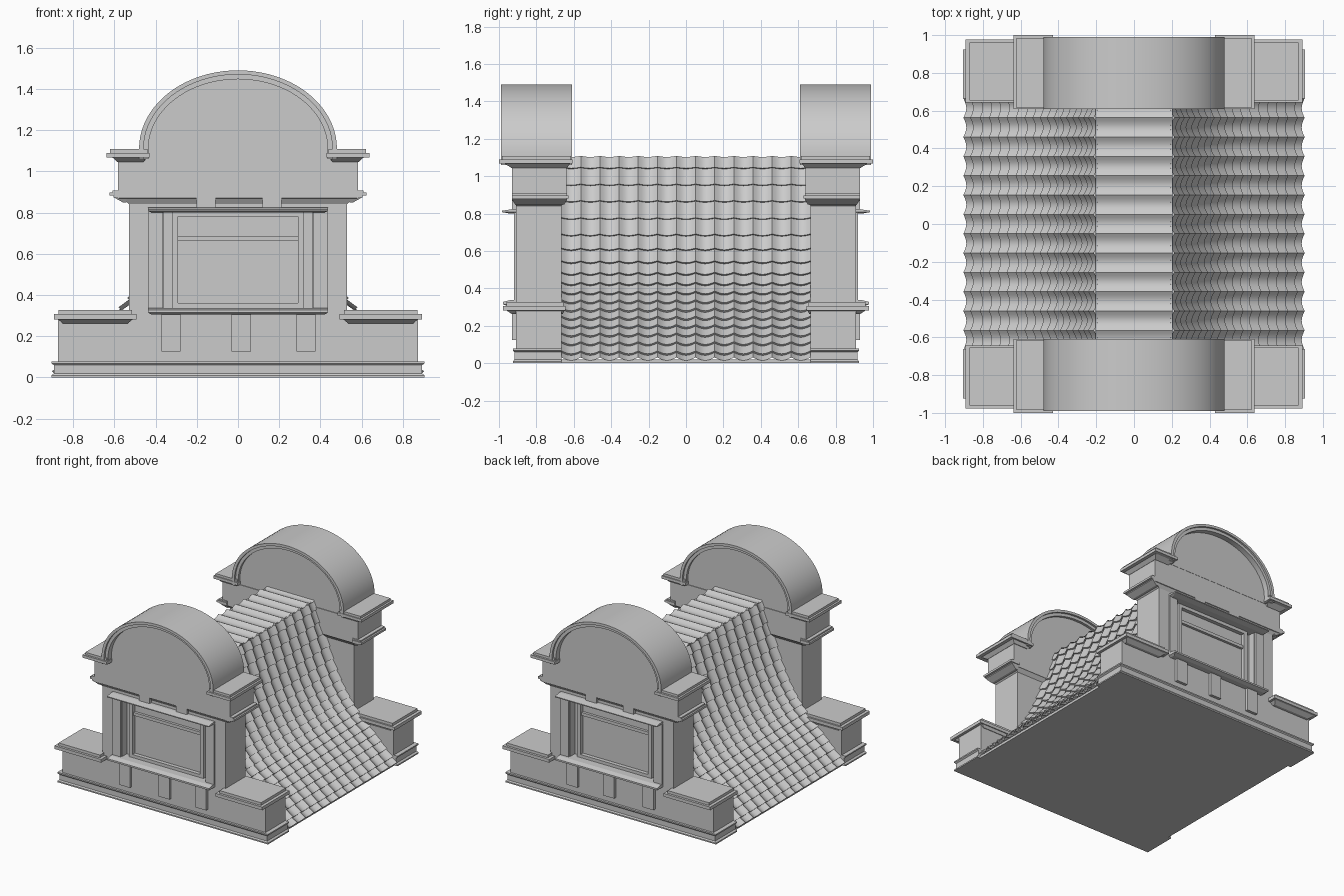
import bpy, bmesh
from math import sin, cos, pi

if "Cube" in bpy.data.objects:
    bpy.data.objects.remove(bpy.data.objects["Cube"])


def make(name, bm, mirror_x=False, mirror_y=True, smooth=False):
    bmesh.ops.recalc_face_normals(bm, faces=bm.faces)
    me = bpy.data.meshes.new(name)
    bm.to_mesh(me)
    bm.free()
    ob = bpy.data.objects.new(name, me)
    bpy.context.collection.objects.link(ob)
    if mirror_x or mirror_y:
        m = ob.modifiers.new("mirror", 'MIRROR')
        m.use_axis = (mirror_x, mirror_y, False)
        m.use_mirror_merge = False
    if smooth:
        bpy.context.view_layer.objects.active = ob
        ob.select_set(True)
        bpy.ops.object.shade_smooth_by_angle(angle=0.6)
        ob.select_set(False)
    return ob


def loft(name, rings, **kw):
    """Stack of rectangles (x0, x1, y0, y1, z) joined into a closed moulding."""
    bm = bmesh.new()
    loops = [[bm.verts.new(p) for p in ((a, c, z), (b, c, z), (b, d, z), (a, d, z))]
             for a, b, c, d, z in rings]
    bm.faces.new(loops[0])
    bm.faces.new(loops[-1])
    for l0, l1 in zip(loops, loops[1:]):
        for i in range(4):
            j = (i + 1) % 4
            bm.faces.new((l0[i], l0[j], l1[j], l1[i]))
    return make(name, bm, **kw)


def box(name, x0, x1, y0, y1, z0, z1, **kw):
    return loft(name, [(x0, x1, y0, y1, z0), (x0, x1, y0, y1, z1)], **kw)


def arch_points(rx, rz, foot=1.06, spring=1.11, n=40):
    pts = [(rx, foot)]
    pts += [(rx * cos(pi * i / n), spring + rz * sin(pi * i / n)) for i in range(n + 1)]
    return pts + [(-rx, foot)]


def arch_ring(name, outer, inner, y0, y1):
    """Arched band with thickness, or a solid arched panel if inner is None."""
    bm = bmesh.new()
    curves = [arch_points(*outer)] + ([arch_points(*inner)] if inner else [])
    f, b = [[[bm.verts.new((x, y, z)) for x, z in c] for c in curves] for y in (y0, y1)]
    n = len(f[0])
    for k in range(len(curves)):
        for i in range(n - 1):
            bm.faces.new((f[k][i], f[k][i + 1], b[k][i + 1], b[k][i]))
    if inner:
        for s in (f, b):
            for i in range(n - 1):
                bm.faces.new((s[0][i], s[0][i + 1], s[1][i + 1], s[1][i]))
        for i in (0, n - 1):
            bm.faces.new((f[0][i], f[1][i], b[1][i], b[0][i]))
    else:
        bm.faces.new(f[0])
        bm.faces.new(b[0])
        bm.faces.new((f[0][0], f[0][-1], b[0][-1], b[0][0]))
    return make(name, bm, smooth=True)


# Floor plate and plinths
box("floor_plate", -.88, .88, -.91, .91, 0, .02, mirror_y=False)
loft("plinth", [(-x, x, -y, -.665, z) for x, y, z in
     ((.905, .925, 0), (.905, .925, .01), (.893, .918, .02), (.893, .918, .06),
      (.905, .925, .068), (.905, .925, .078))])

# Tower masses, leaving a recess for the window
box("lower_block", -.873, .873, -.908, -.665, .078, .28)
box("tower_sill_wall", -.53, .53, -.908, -.665, .28, .325)
box("tower_pier", .36, .53, -.908, -.665, .325, .86, mirror_x=True)
box("tower_lintel", -.36, .36, -.908, -.665, .805, .86)
box("recess_wall", -.36, .36, -.85, -.665, .325, .805)

# Corner caps on the lower block
loft("lower_cap", [(.535, .85, -.93, -.66, .262), (.51, .873, -.96, -.65, .282),
                   (.492, .893, -.978, -.643, .282), (.492, .893, -.978, -.643, .307),
                   (.515, .87, -.96, -.655, .307), (.515, .87, -.96, -.655, .328)], mirror_x=True)

# Window: jambs, ledges, inner frame and bars
box("window_jamb", .365, .437, -.92, -.90, .33, .805, mirror_x=True)
loft("window_head", [(-.42, .42, -.94, -.89, .8), (-.437, .437, -.985, -.89, .808),
                     (-.437, .437, -.985, -.89, .815), (-.437, .437, -.93, -.89, .824)])
loft("window_sill", [(-.42, .42, -.95, -.85, .305), (-.437, .437, -.978, -.85, .315),
                     (-.437, .437, -.978, -.85, .328), (-.437, .437, -.94, -.85, .338)])
box("frame_side", .29, .32, -.88, -.84, .338, .805, mirror_x=True)
box("frame_top", -.29, .29, -.88, -.84, .78, .805)
box("frame_bottom", -.29, .29, -.88, -.84, .338, .362)
box("window_bar", -.29, .29, -.87, -.84, .662, .686)
for x in (-.325, .015, .33):
    box("sill_bracket", x - .047, x + .047, -.93, -.89, .125, .31)
for x in (-.155, .165):
    box("head_bracket", x - .046, x + .046, -.93, -.89, .82, .87)

# Frieze with side cornices
loft("frieze", [(-.53, .53, -.908, -.665, .842), (-.56, .56, -.925, -.645, .868),
                (-.583, .583, -.93, -.64, .87), (-.583, .583, -.93, -.64, 1.062)])
loft("side_cornice", [(.54, .56, -.915, -.65, .85), (.54, .605, -.93, -.635, .875),
                      (.54, .605, -.93, -.635, .882), (.54, .623, -.93, -.628, .882),
                      (.54, .623, -.93, -.628, .898), (.54, .61, -.93, -.635, .898),
                      (.54, .61, -.93, -.635, .908)], mirror_x=True)

# Shoulder caps beside the arch
loft("shoulder_cap", [(.46, .585, -.935, -.635, 1.045), (.44, .61, -.97, -.62, 1.068),
                      (.43, .637, -1, -.608, 1.068), (.43, .637, -1, -.608, 1.09),
                      (.44, .622, -.985, -.615, 1.09), (.44, .622, -.985, -.615, 1.108)],
     mirror_x=True)

# Arched pediment
arch_ring("arch_rim", (.48, .38), (.458, .36), -.99, -.61)
arch_ring("arch_inner_band", (.459, .361), (.435, .337), -.975, -.625)
arch_ring("arch_panel", (.437, .339), None, -.932, -.645)

# Tiled roof: overlapping concave tiles along a flared slope
slope = [(.2, 1.105), (.26, .9), (.34, .67), (.43, .49), (.53, .355), (.65, .24), (.77, .125), (.885, .012)]
COLS, SEG, HALF = 13, 6, .665


def slope_at(t):
    # Catmull-Rom interpolation through the slope points
    f = t * (len(slope) - 1)
    i = min(int(f), len(slope) - 2)
    u = f - i
    p = [slope[max(0, min(len(slope) - 1, i + k))] for k in (-1, 0, 1, 2)]
    return tuple(.5 * (2 * b + (c - a) * u + (2 * a - 5 * b + 4 * c - d) * u * u
                       + (3 * b - a - 3 * c + d) * u ** 3) for a, b, c, d in zip(*p))


def wave(j):
    return .022 * (1 - abs(sin(pi * j / SEG))) - .008


def tile_ring(bm, t, lift):
    (x, z), (xa, za), (xb, zb) = slope_at(t), slope_at(max(0, t - .01)), slope_at(min(1, t + .01))
    dx, dz = xb - xa, zb - za
    ln = (dx * dx + dz * dz) ** .5
    out = []
    for j in range(COLS * SEG + 1):
        h = wave(j) + lift
        out.append(bm.verts.new((x - dz / ln * h, -HALF + 2 * HALF * j / (COLS * SEG),
                                 max(.003, z + dx / ln * h))))
    return out


def bridge(bm, a, b):
    for i in range(len(a) - 1):
        bm.faces.new((a[i], a[i + 1], b[i + 1], b[i]))


bm = bmesh.new()
ROWS, prev = 18, None
for r in range(ROWS):
    a, b = tile_ring(bm, r / ROWS, 0), tile_ring(bm, (r + 1) / ROWS, .012)
    if prev:
        bridge(bm, prev, a)
    bridge(bm, a, b)
    prev = b
make("roof_tiles", bm, mirror_x=True, mirror_y=False, smooth=True)

# Flat corrugated ridge
bm = bmesh.new()
rows = [[bm.verts.new((x, -HALF + 2 * HALF * j / (COLS * SEG), 1.108 + wave(j) * .9))
         for j in range(COLS * SEG + 1)] for x in (-.205, .205)]
bridge(bm, *rows)
make("roof_ridge", bm, mirror_y=False, smooth=True)
